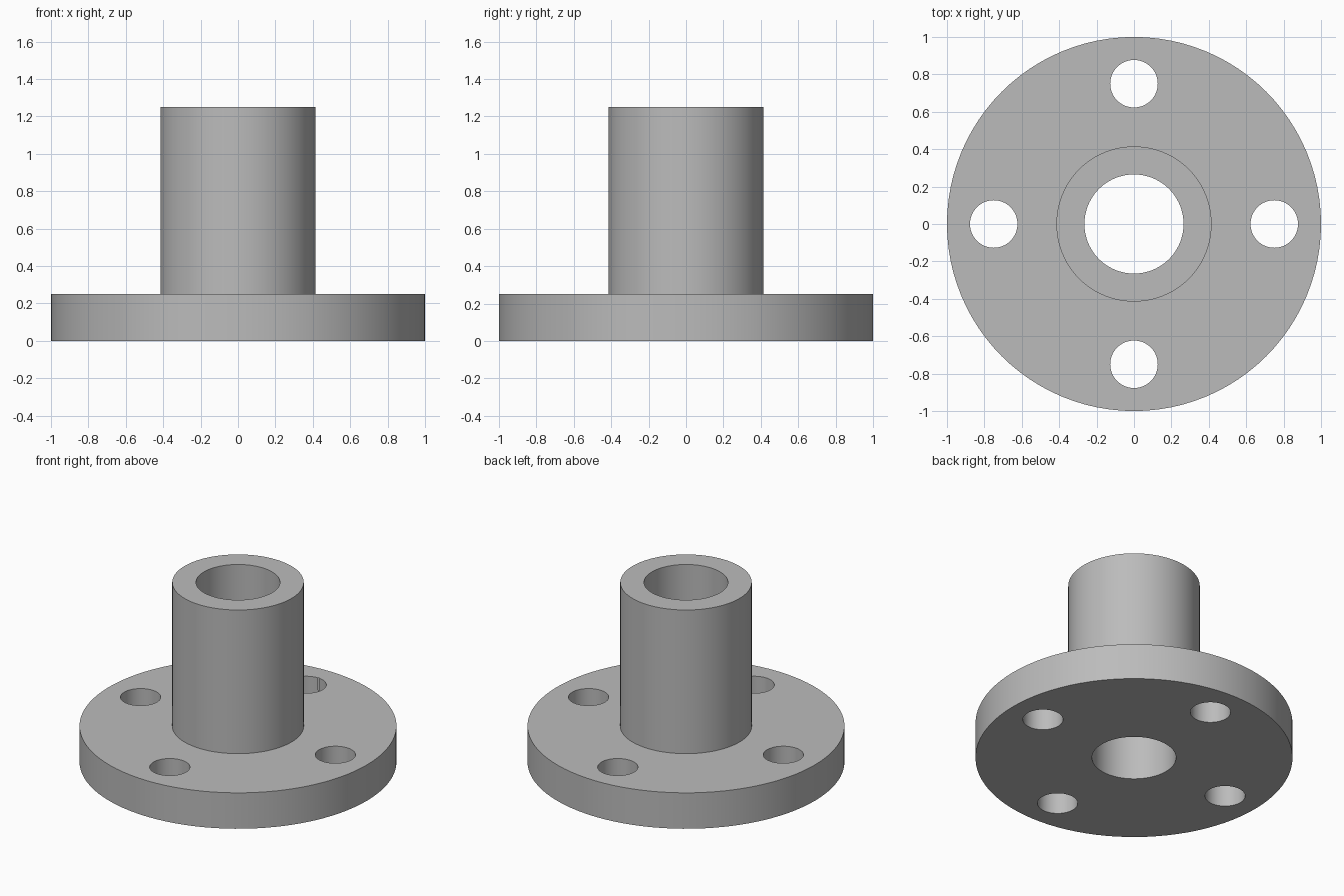
import bpy
import bmesh
from math import cos, sin, radians, pi

cube = bpy.data.objects.get("Cube")
if cube:
    bpy.data.objects.remove(cube, do_unlink=True)

FLANGE_R, HUB_R, BORE_R = 1.0, 0.415, 0.265
FLANGE_TOP, HUB_TOP = 0.25, 1.25
BOLT_R, BOLT_CIRCLE = 0.127, 0.75
SEGMENTS = 96

steel = bpy.data.materials.new("plain grey")
steel.use_nodes = True
grey = (0.5, 0.5, 0.5, 1.0)
steel.diffuse_color = grey
steel.node_tree.nodes["Principled BSDF"].inputs["Base Color"].default_value = grey


def revolve(name, profile):
    """Spin a closed (radius, height) profile around z."""
    bm = bmesh.new()
    rings = []
    for i in range(SEGMENTS):
        a = 2 * pi * i / SEGMENTS
        rings.append([bm.verts.new((r * cos(a), r * sin(a), z)) for r, z in profile])
    n = len(profile)
    for i, ring in enumerate(rings):
        after = rings[(i + 1) % SEGMENTS]
        for j in range(n):
            k = (j + 1) % n
            bm.faces.new((ring[j], after[j], after[k], ring[k]))
    bmesh.ops.recalc_face_normals(bm, faces=bm.faces)
    mesh = bpy.data.meshes.new(name)
    bm.to_mesh(mesh)
    bm.free()
    obj = bpy.data.objects.new(name, mesh)
    bpy.context.collection.objects.link(obj)
    mesh.materials.append(steel)
    return obj


# Flange and hub as one turned body with a through bore
body = revolve("flanged_hub", [
    (BORE_R, 0), (FLANGE_R, 0), (FLANGE_R, FLANGE_TOP),
    (HUB_R, FLANGE_TOP), (HUB_R, HUB_TOP), (BORE_R, HUB_TOP)])

# Four bolt holes through the flange
for i in range(4):
    a = i * pi / 2
    bpy.ops.mesh.primitive_cylinder_add(
        vertices=64, radius=BOLT_R, depth=1,
        location=(BOLT_CIRCLE * cos(a), BOLT_CIRCLE * sin(a), FLANGE_TOP / 2))
    cutter = bpy.context.object
    cutter.name = "bolt_hole_cutter"
    cutter.hide_render = True
    cutter.data.materials.append(steel)
    bpy.ops.object.select_all(action="DESELECT")
    body.select_set(True)
    bpy.context.view_layer.objects.active = body
    cut = body.modifiers.new("bolt_hole", "BOOLEAN")
    cut.operation, cut.solver, cut.object = "DIFFERENCE", "EXACT", cutter
    bpy.ops.object.modifier_apply(modifier=cut.name)
    bpy.data.objects.remove(cutter, do_unlink=True)

# Smooth walls with crisp rims
bpy.ops.object.shade_smooth_by_angle(angle=radians(30))
